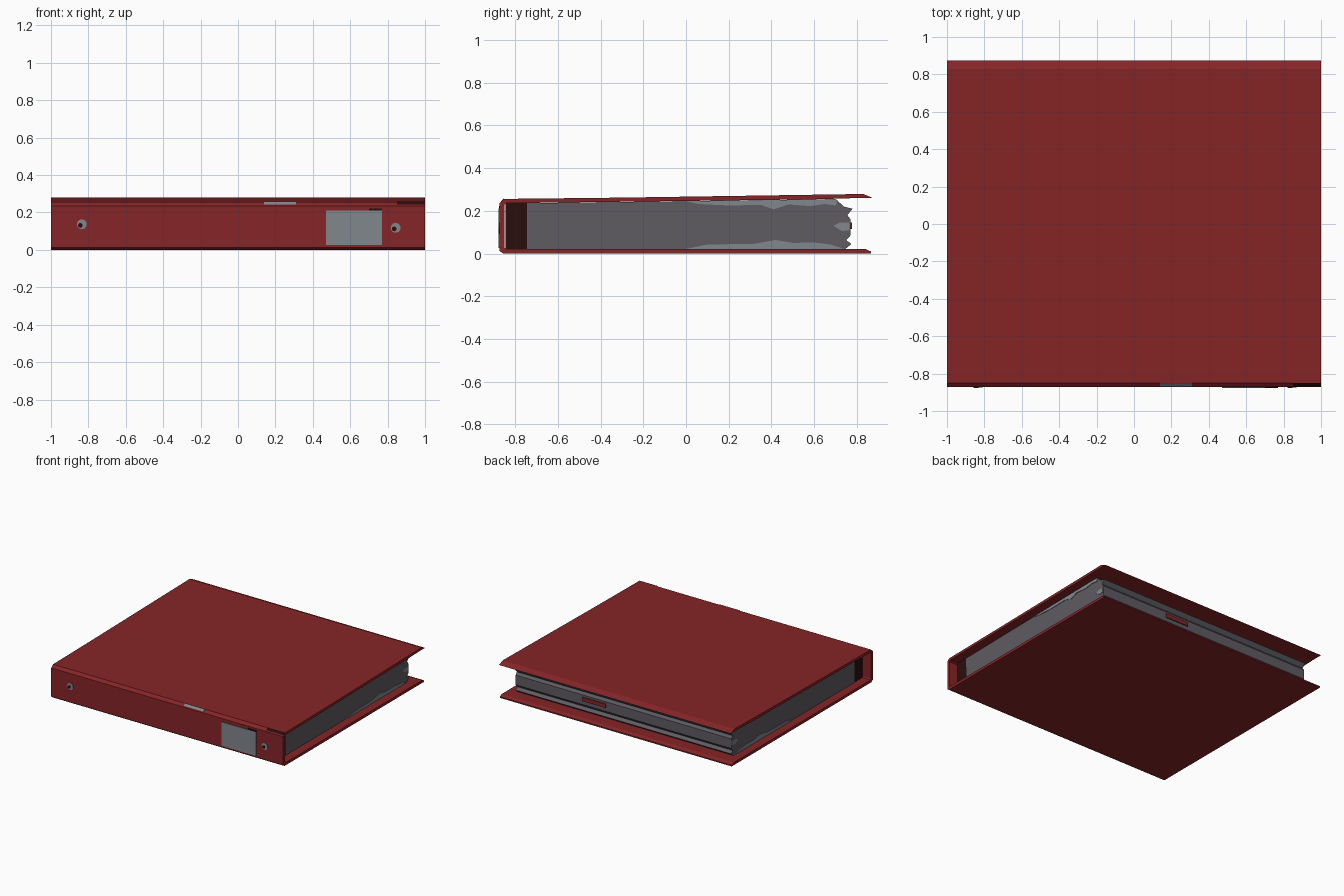
import bpy, bmesh, math

if "Cube" in bpy.data.objects:
    bpy.data.objects.remove(bpy.data.objects["Cube"])


def material(name, rgb):
    m = bpy.data.materials.new(name)
    m.diffuse_color = (*rgb, 1)
    m.use_nodes = True
    m.node_tree.nodes["Principled BSDF"].inputs["Base Color"].default_value = m.diffuse_color
    return m


RED = material("binder red", (0.235, 0.018, 0.02))
DARK = material("dark maroon", (0.022, 0.004, 0.004))
PAGE = material("page grey", (0.112, 0.105, 0.122))
LIGHT = material("light grey", (0.22, 0.245, 0.27))


def extrude_x(name, profile, x0, x1, mat):
    """Solid made from a (y, z) outline running from x0 to x1."""
    bm = bmesh.new()
    face = bm.faces.new([bm.verts.new((x0, y, z)) for y, z in profile])
    out = bmesh.ops.extrude_face_region(bm, geom=[face])
    moved = [v for v in out["geom"] if isinstance(v, bmesh.types.BMVert)]
    bmesh.ops.translate(bm, verts=moved, vec=(x1 - x0, 0, 0))
    bmesh.ops.recalc_face_normals(bm, faces=bm.faces[:])
    mesh = bpy.data.meshes.new(name)
    bm.to_mesh(mesh)
    bm.free()
    mesh.materials.append(mat)
    obj = bpy.data.objects.new(name, mesh)
    bpy.context.collection.objects.link(obj)
    return obj


def box(name, x0, x1, y0, y1, z0, z1, mat):
    return extrude_x(name, [(y0, z0), (y1, z0), (y1, z1), (y0, z1)], x0, x1, mat)


def disc(name, x, y, z, r, mat):
    bpy.ops.mesh.primitive_cylinder_add(vertices=10, radius=r, depth=0.006,
                                        location=(x, y, z),
                                        rotation=(math.pi / 2, 0, 0))
    obj = bpy.context.object
    obj.name = name
    obj.data.materials.append(mat)


# Covers and spine, one folded C-shaped board
extrude_x("cover", [
    (-0.855, 0), (0.865, 0), (0.865, 0.01), (0.84, 0.021), (-0.845, 0.021),
    (-0.85, 0.03), (-0.85, 0.228), (-0.84, 0.236), (0.60, 0.254),
    (0.80, 0.26), (0.875, 0.26), (0.83, 0.279), (-0.30, 0.262),
    (-0.85, 0.256), (-0.872, 0.236), (-0.872, 0.012)], -1, 1, RED)

# Dark filler behind the spine
box("binding_strip", -0.93, 0.93, -0.845, -0.745, 0.022, 0.237, DARK)

# Page stack with an uneven back edge
extrude_x("pages", [
    (-0.75, 0.021), (0.745, 0.021), (0.775, 0.045), (0.75, 0.062),
    (0.77, 0.085), (0.77, 0.16), (0.755, 0.18), (0.78, 0.21),
    (0.74, 0.22), (0.70, 0.255), (-0.75, 0.236)], -0.93, 0.93, PAGE)

# Wavy pale patches on both ends of the stack
top_patch = [(0.0, 0.245), (0.06, 0.232), (0.2, 0.225), (0.35, 0.228),
             (0.41, 0.207), (0.48, 0.23), (0.58, 0.222), (0.65, 0.232),
             (0.70, 0.225), (0.71, 0.25), (0.69, 0.254)]
low_patch = [(0.0, 0.022), (0.74, 0.022), (0.68, 0.042), (0.6, 0.052),
             (0.5, 0.05), (0.42, 0.064), (0.32, 0.046), (0.1, 0.042)]
mark = [(0.69, 0.13), (0.73, 0.105), (0.765, 0.11), (0.765, 0.145), (0.72, 0.145)]
for side, x in (("right", 0.93), ("left", -0.93)):
    s = math.copysign(0.004, x)
    for label, prof in (("top", top_patch), ("low", low_patch), ("mark", mark)):
        extrude_x(f"{side}_{label}_page_patch", prof, x - s, x + s, LIGHT)

# Tab on the back edge of the pages
box("back_tab", 0.15, 0.35, 0.765, 0.778, 0.115, 0.145, RED)

# Spine label, with a small notch at its top right corner
box("spine_label", 0.47, 0.77, -0.877, -0.87, 0.025, 0.21, LIGHT)
box("label_notch", 0.70, 0.77, -0.876, -0.87, 0.21, 0.222, DARK)

# Rivets near the spine ends
for name, x, z in (("left_rivet", -0.835, 0.137), ("right_rivet", 0.843, 0.118)):
    disc(name, x, -0.872, z, 0.027, LIGHT)
    disc(name + "_shade", x - 0.008, -0.8735, z - 0.006, 0.013, DARK)

# Worn marks along the top fold of the spine
chip = [(-0.866, 0.243), (-0.852, 0.2565), (-0.848, 0.2545), (-0.862, 0.241)]
extrude_x("pale_fold_chip", [(y - 0.002, z + 0.001) for y, z in chip], 0.14, 0.31, LIGHT)
extrude_x("dark_fold_chip", [(y - 0.002, z + 0.001) for y, z in chip], 0.85, 0.998, DARK)
